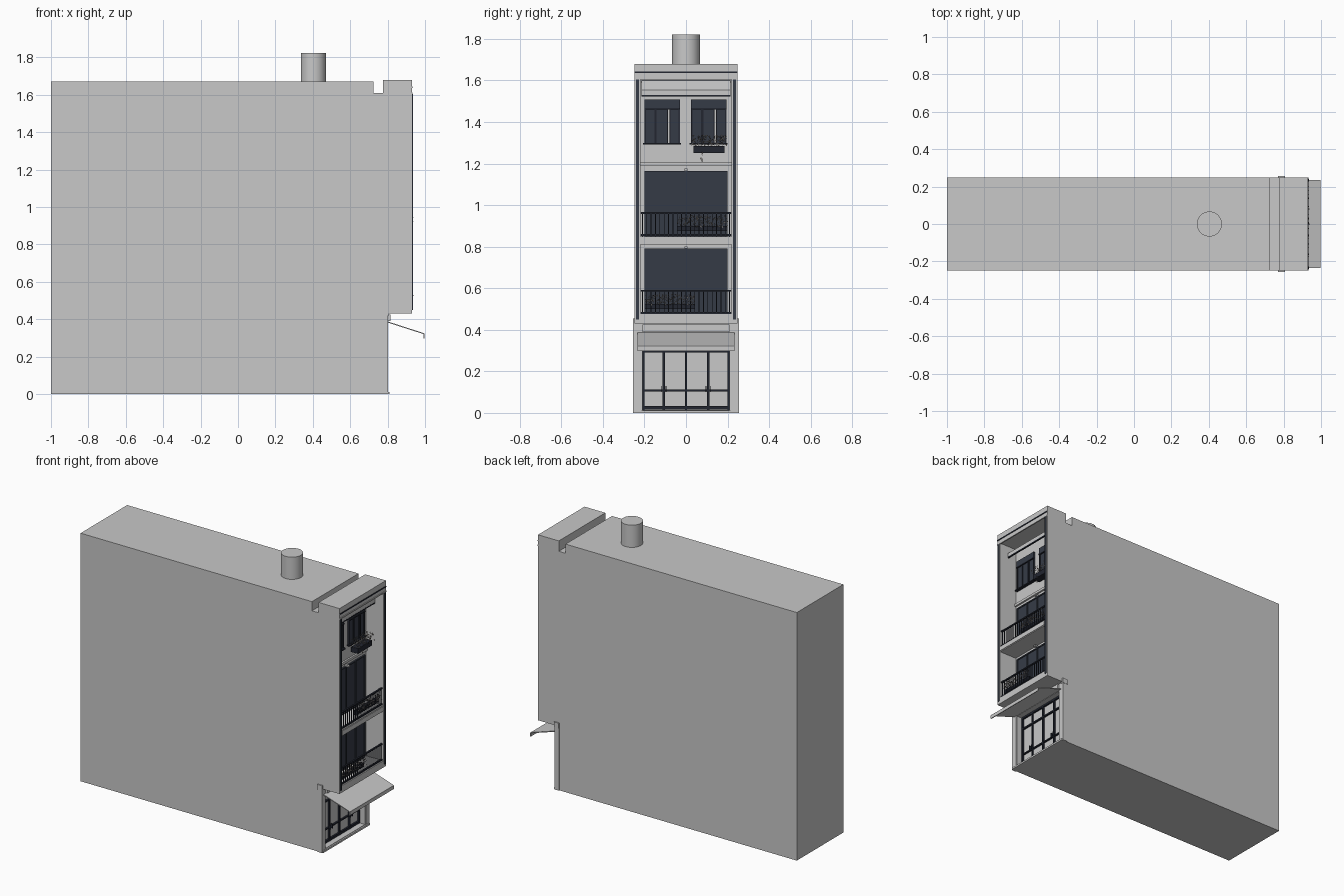
import bpy, bmesh, random
from math import pi
from mathutils import Vector, Euler

random.seed(4)
if "Cube" in bpy.data.objects:
    bpy.data.objects.remove(bpy.data.objects["Cube"])


def material(name, rgb):
    m = bpy.data.materials.new(name)
    m.use_nodes = True
    m.diffuse_color = (*rgb, 1)
    m.node_tree.nodes["Principled BSDF"].inputs["Base Color"].default_value = (*rgb, 1)
    return m


WALL = material("pale grey plaster", (0.58, 0.58, 0.58))
GLASS = material("slate blue glass", (0.036, 0.044, 0.062))
METAL = material("dark navy metal", (0.016, 0.019, 0.030))
LEAF = material("dry taupe leaves", (0.30, 0.27, 0.24))


def finish(name, bm, mat):
    bmesh.ops.recalc_face_normals(bm, faces=bm.faces)
    me = bpy.data.meshes.new(name)
    bm.to_mesh(me)
    bm.free()
    me.materials.append(mat)
    ob = bpy.data.objects.new(name, me)
    bpy.context.scene.collection.objects.link(ob)
    return ob


def add_box(bm, x, y, z):
    """Box from three (low, high) ranges."""
    vs = bmesh.ops.create_cube(bm, size=1)["verts"]
    for v in vs:
        v.co = Vector([(a + b) / 2 + c * (b - a) for c, (a, b) in zip(v.co, (x, y, z))])


def boxes(name, mat, *ranges):
    bm = bmesh.new()
    for r in ranges:
        add_box(bm, *r)
    return finish(name, bm, mat)


def prism(name, profile, half, mat):
    """Side outline in x and z, extruded across the width."""
    bm = bmesh.new()
    face = bm.faces.new([bm.verts.new((x, -half, z)) for x, z in profile])
    out = bmesh.ops.extrude_face_region(bm, geom=[face])["geom"]
    bmesh.ops.translate(bm, vec=(0, 2 * half, 0),
                        verts=[g for g in out if isinstance(g, bmesh.types.BMVert)])
    return finish(name, bm, mat)


def cut(target, cutter):
    cutter.hide_render = True
    mod = target.modifiers.new("recess", "BOOLEAN")
    mod.operation, mod.solver, mod.object = "DIFFERENCE", "EXACT", cutter
    bpy.context.view_layer.objects.active = target
    bpy.ops.object.modifier_apply(modifier=mod.name)
    bpy.data.objects.remove(cutter)


# Building shell with roof channel, loggias and shop recess
shell = prism("building_shell", [(-1, 0), (0.8, 0), (0.8, 0.43), (0.93, 0.43), (0.93, 1.68),
              (0.775, 1.68), (0.775, 1.61), (0.725, 1.61), (0.725, 1.672), (-1, 1.672)], 0.248, WALL)
cut(shell, boxes("recess_cutter", WALL, ((0.8, 1.1), (-0.22, 0.22), (0.85, 1.61))))
cut(shell, boxes("recess_cutter", WALL, ((0.8, 1.1), (-0.22, 0.22), (0.475, 0.81))))
cut(shell, boxes("recess_cutter", WALL, ((0.75, 1.1), (-0.21, 0.21), (0.015, 0.38))))

# Chimney
bm = bmesh.new()
bmesh.ops.create_cone(bm, cap_ends=True, segments=32, radius1=0.067, radius2=0.067, depth=0.17)
bmesh.ops.translate(bm, verts=bm.verts, vec=(0.403, 0, 1.737))
chimney = finish("chimney", bm, WALL)
bpy.context.view_layer.objects.active = chimney
chimney.select_set(True)
bpy.ops.object.shade_smooth_by_angle()
chimney.select_set(False)

# Street-level trim
boxes("shop_pilasters", WALL,
      *[((0.77, 0.803), sorted((s * 0.215, s * 0.254)), (0, 0.42)) for s in (-1, 1)],
      *[((0.77, 0.806), sorted((s * 0.237, s * 0.256)), (0.42, 0.455)) for s in (-1, 1)])
boxes("shop_step", WALL, ((0.75, 0.81), (-0.248, 0.248), (0, 0.012)))
boxes("shop_signboard", WALL, ((0.8, 0.815), (-0.21, 0.21), (0.39, 0.425)))

# Shop front frame
bars = [((0.75, 0.762), (y - 0.005, y + 0.005), (0.015, 0.38))
        for y in (-0.205, -0.107, 0, 0.107, 0.205)]
bars += [((0.75, 0.762), (-0.21, 0.21), (z - h, z + h))
         for z, h in ((0.024, 0.008), (0.108, 0.004), (0.296, 0.005), (0.374, 0.006))]
boxes("shop_frame", METAL, *bars)
boxes("shop_door_handles", METAL,
      *[((0.762, 0.775), (y - 0.002, y + 0.002), (0.1, 0.13))
        for y in (-0.117, -0.097, 0.097, 0.117)])

# Shop awning and its front valance
prism("shop_awning", [(0.8, 0.388), (0.995, 0.325), (0.998, 0.322), (0.998, 0.298),
                      (0.993, 0.298), (0.993, 0.32), (0.8, 0.382)], 0.234, WALL)

# Downpipes and parapet stripe
boxes("downpipes", GLASS, *[((0.925, 0.936), sorted((s * 0.227, s * 0.24)), (0.45, 1.605))
                            for s in (-1, 1)])
boxes("parapet_stripe", METAL, ((0.926, 0.933), (-0.248, 0.248), (1.636, 1.644)))
boxes("parapet_ledge", WALL, ((0.925, 0.934), (-0.248, 0.248), (1.605, 1.613)))

# Wall mouldings and slab edges
boxes("wall_mouldings", WALL, ((0.8, 0.812), (-0.22, 0.22), (1.187, 1.204)),
      ((0.925, 0.934), (-0.22, 0.22), (0.815, 0.845)))

# Folded awning over the top floor
prism("upper_awning", [(0.8, 1.6), (0.815, 1.6), (0.87, 1.555), (0.87, 1.53),
                       (0.864, 1.53), (0.864, 1.548), (0.8, 1.585)], 0.215, WALL)
boxes("upper_awning_bar", METAL, ((0.862, 0.871), (-0.215, 0.215), (1.522, 1.53)))


def balcony(level, z0, z1):
    # Glazed wall with sliding door frames
    boxes(level + "_glazing", GLASS, ((0.8, 0.804), (-0.2, 0.2), (z0, z1)))
    frame = [((0.804, 0.81), (y - 0.004, y + 0.004), (z0, z1))
             for y in (-0.196, -0.1, 0, 0.1, 0.196)]
    frame += [((0.804, 0.81), (-0.2, 0.2), (z - 0.004, z + 0.004)) for z in (z0 + 0.006, z1 - 0.004)]
    boxes(level + "_door_frame", GLASS, *frame)
    boxes(level + "_lamp", WALL, ((0.8, 0.83), (-0.008, 0.008), (z1, z1 + 0.01)))
    # Railing
    rails = [((0.913, 0.924), (-0.22, 0.22), (z0 + a, z0 + b)) for a, b in ((0.002, 0.01), (0.108, 0.116))]
    n = 20
    rails += [((0.916, 0.921), (y - 0.002, y + 0.002), (z0, z0 + 0.11))
              for y in (-0.21 + 0.42 * i / n for i in range(n + 1))]
    boxes(level + "_railing", METAL, *rails)


balcony("lower_balcony", 0.475, 0.79)
balcony("upper_balcony", 0.85, 1.165)


# Top-floor windows with shutters standing clear of the panes
for name, a, b in (("left_window", -0.2, -0.03), ("right_window", 0.024, 0.194)):
    w = b - a
    boxes(name + "_header", GLASS, ((0.8, 0.812), (a, b), (1.465, 1.508)))
    boxes(name + "_panes", GLASS, *[((0.8, 0.806), (a + w * p, a + w * q), (1.3, 1.465))
                                    for p, q in ((0, 0.29), (0.33, 0.64), (0.71, 1))])
    boxes(name + "_frame", METAL, ((0.8, 0.82), (a - 0.006, b + 0.006), (1.292, 1.3)),
          ((0.8, 0.815), (a, b), (1.46, 1.467)),
          *[((0.8, 0.811), (a + w * p - 0.003, a + w * p + 0.003), (1.3, 1.465))
            for p in (0.02, 0.3, 0.33, 0.65, 0.72, 0.98)])


def foliage(name, count, y, z, x):
    bm = bmesh.new()
    for _ in range(count):
        at = Vector([random.uniform(*r) for r in (x, y, z)])
        turn = Euler([random.uniform(0, 2 * pi) for _ in range(3)])
        size = random.uniform(0.003, 0.006)
        pts = [Vector(p) * size for p in ((-1, 0, 0), (0, -0.6, 0), (1, 0, 0), (0, 0.6, 0))]
        for p in pts:
            p.rotate(turn)
        bm.faces.new([bm.verts.new(at + p) for p in pts])
    return finish(name, bm, LEAF)


# Planters and plants
boxes("window_planter", METAL, ((0.82, 0.87), (0.035, 0.185), (1.25, 1.285)))
foliage("window_plants", 260, (0.025, 0.195), (1.285, 1.335), (0.815, 0.885))
foliage("trailing_plant", 14, (0.07, 0.085), (1.21, 1.26), (0.87, 0.878))
foliage("upper_balcony_plants", 320, (-0.04, 0.2), (0.895, 0.95), (0.895, 0.935))
foliage("lower_balcony_plants", 320, (-0.2, 0.04), (0.52, 0.57), (0.895, 0.935))
boxes("balcony_planters", METAL, ((0.885, 0.912), (-0.04, 0.2), (0.875, 0.9)),
      ((0.885, 0.912), (-0.2, 0.04), (0.5, 0.525)))
